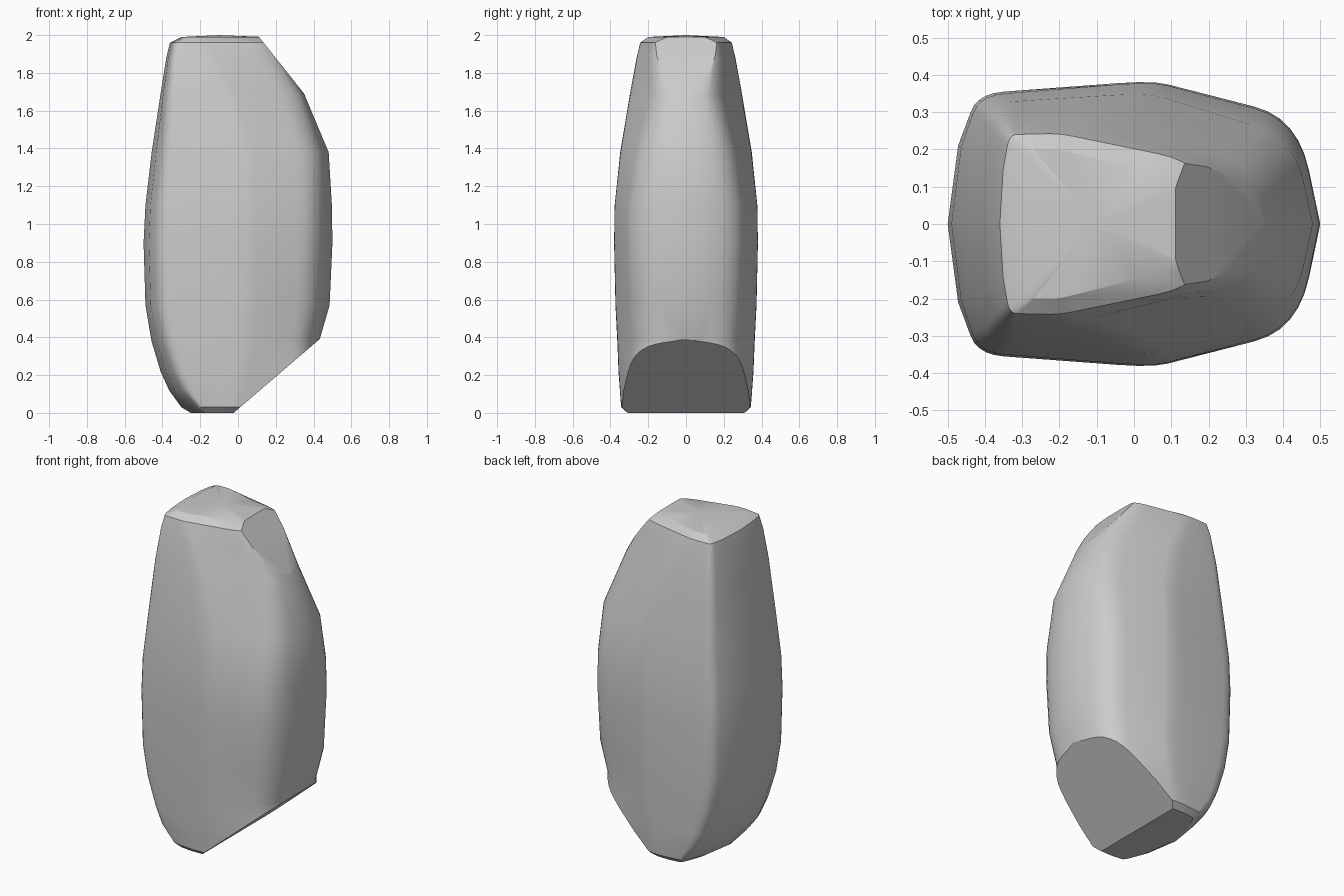
import bpy
import bmesh
from math import radians
from mathutils import Vector

cube = bpy.data.objects.get("Cube")
if cube:
    bpy.data.objects.remove(cube, do_unlink=True)

# Plain grey stone
stone = bpy.data.materials.new("stone_grey")
stone.use_nodes = True
GREY = (0.6, 0.6, 0.6, 1.0)
stone.diffuse_color = GREY
stone.node_tree.nodes["Principled BSDF"].inputs["Base Color"].default_value = GREY

# Stations from bottom to top: height, left end, left corner x / y,
# widest point x / y, right shoulder x / y, right end
STATIONS = [
    (0.00, -.25, -.18, .30, -.10, .31, .30, .30, .35),
    (0.03, -.30, -.21, .33, -.05, .345, .35, .31, .40),
    (0.12, -.365, -.285, .34, 0, .352, .38, .28, .42),
    (0.22, -.41, -.33, .342, .03, .36, .385, .265, .425),
    (0.38, -.458, -.38, .345, .05, .367, .39, .25, .43),
    (0.57, -.49, -.41, .35, .05, .377, .43, .27, .485),
    (0.90, -.50, -.42, .35, .05, .385, .44, .285, .50),
    (1.10, -.49, -.415, .345, .05, .382, .44, .28, .497),
    (1.38, -.457, -.39, .325, .04, .352, .43, .23, .48),
    (1.69, -.41, -.37, .29, -.05, .298, .33, .15, .35),
    (1.88, -.38, -.35, .26, -.15, .262, .22, .17, .25),
    (1.96, -.36, -.335, .24, -.20, .243, .18, .165, .20),
    (1.99, -.30, -.28, .20, -.20, .20, .12, .12, .14),
]


def rounded(before, corner, after, size_in, size_out, steps=5):
    """Points of a soft corner between two straight edges."""
    a = corner.lerp(before, size_in)
    b = corner.lerp(after, size_out)
    return [a.lerp(corner, t).lerp(corner.lerp(b, t), t)
            for t in (i / steps for i in range(steps + 1))]


def section(x0, xc, yc, xm, ym, xs, ys, x1):
    """Closed plan outline, mirrored across y = 0."""
    left, right = Vector((x0, 0)), Vector((x1, 0))
    corner, wide, shoulder = Vector((xc, yc)), Vector((xm, ym)), Vector((xs, ys))
    bulge = Vector((x0 + (xc - x0) * 0.35, yc * 0.6))
    half = [bulge]
    half += rounded(bulge, corner, wide, 0.35, 0.15)
    half += rounded(corner, wide, shoulder, 0.2, 0.1, 3)
    half += rounded(wide, shoulder, right, 0.3, 0.5, 6)
    return [left] + half + [right] + [Vector((p.x, -p.y)) for p in reversed(half)]


# Loft the body through the stations
bm = bmesh.new()
rings = [[bm.verts.new((p.x, p.y, z)) for p in section(*shape)]
         for z, *shape in STATIONS]
count = len(rings[0])
for low, high in zip(rings, rings[1:]):
    for i in range(count):
        j = (i + 1) % count
        bm.faces.new((low[i], low[j], high[j], high[i]))

# Flat base and slightly peaked top
bm.faces.new(rings[0])
peak = bm.verts.new((-0.1, 0, 2.0))
for i in range(count):
    bm.faces.new((rings[-1][i], rings[-1][(i + 1) % count], peak))


def slice_off(point, normal):
    """Cut a flat facet and cap it."""
    geom = bm.verts[:] + bm.edges[:] + bm.faces[:]
    cut = bmesh.ops.bisect_plane(bm, geom=geom, plane_co=point,
                                 plane_no=normal, clear_outer=True)
    edges = [e for e in cut["geom_cut"] if isinstance(e, bmesh.types.BMEdge)]
    bmesh.ops.holes_fill(bm, edges=edges, sides=0)


slice_off((0, 0, 0.02), (0.36, 0, -0.42))      # sloping underside
slice_off((0.12, 0, 1.98), (0.29, 0, 0.23))    # upper facet
bmesh.ops.recalc_face_normals(bm, faces=bm.faces[:])

mesh = bpy.data.meshes.new("stone_body")
bm.to_mesh(mesh)
bm.free()
mesh.materials.append(stone)
body = bpy.data.objects.new("stone_body", mesh)
bpy.context.collection.objects.link(body)
bpy.ops.object.select_all(action="DESELECT")
body.select_set(True)
bpy.context.view_layer.objects.active = body
bpy.ops.object.shade_smooth_by_angle(angle=radians(28))
